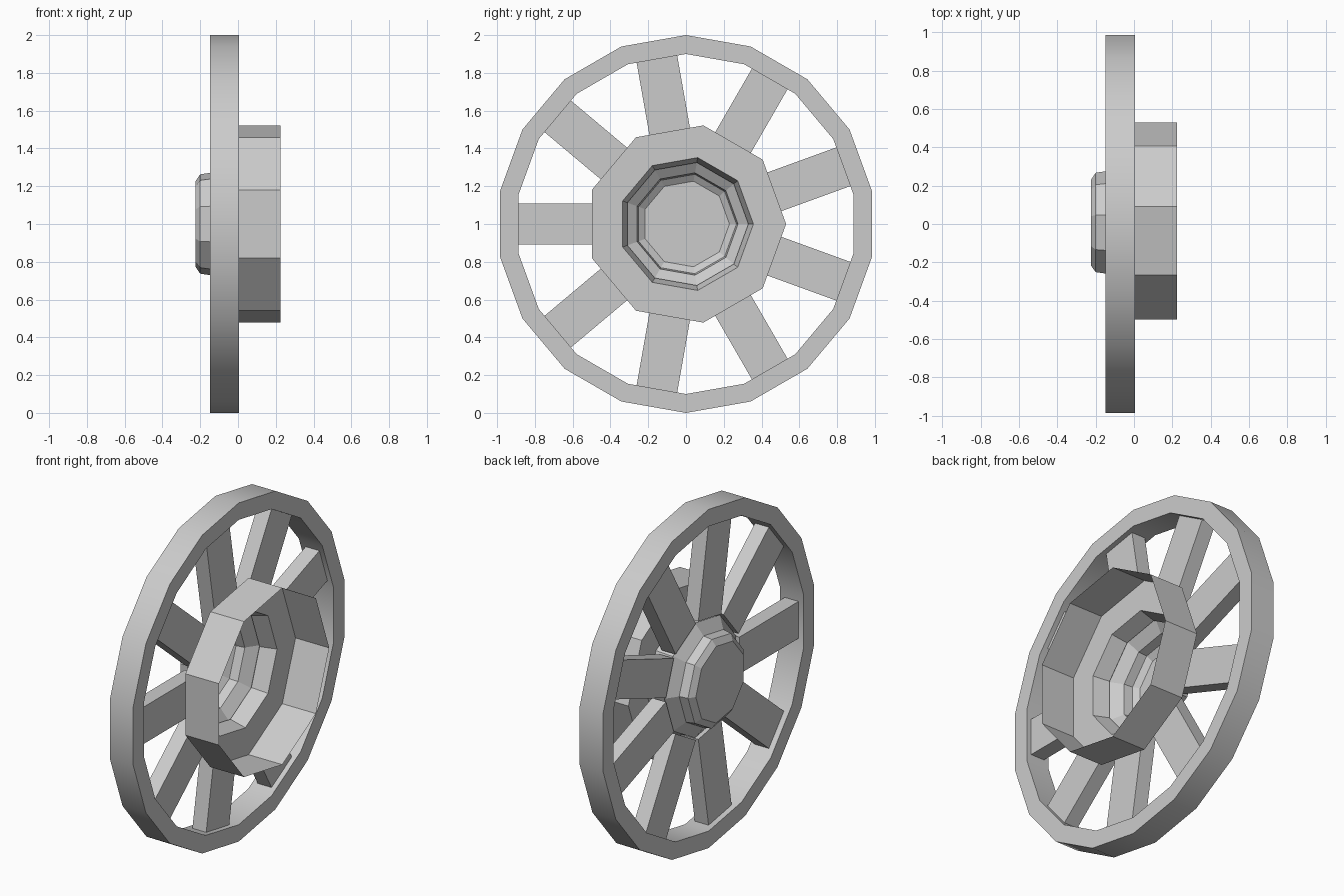
import bpy, bmesh
from math import sin, cos, pi, radians
from mathutils import Matrix, Vector

cube = bpy.data.objects.get("Cube")
if cube:
    bpy.data.objects.remove(cube, do_unlink=True)

grey = bpy.data.materials.new("light grey")
grey.use_nodes = True
colour = (0.6, 0.6, 0.6, 1)
grey.diffuse_color = colour
grey.node_tree.nodes["Principled BSDF"].inputs["Base Color"].default_value = colour

SPOKES = 9


def add_object(name, bm, smooth=False):
    mesh = bpy.data.meshes.new(name)
    bm.to_mesh(mesh)
    bm.free()
    mesh.materials.append(grey)
    obj = bpy.data.objects.new(name, mesh)
    obj.location.z = 1
    bpy.context.collection.objects.link(obj)
    if smooth:
        bpy.context.view_layer.objects.active = obj
        obj.select_set(True)
        bpy.ops.object.shade_smooth_by_angle(angle=radians(30))
        obj.select_set(False)
    return obj


def lathe(name, profile, sides, start=0.0, closed=False, cap=False, smooth=False):
    """Turn a profile of (x, radius) points around the x axis."""
    bm = bmesh.new()
    rings = []
    for x, r in profile:
        angles = [start + 2 * pi * i / sides for i in range(sides)]
        rings.append([bm.verts.new((x, r * cos(a), r * sin(a))) for a in angles])
    pairs = list(zip(rings, rings[1:]))
    if closed:
        pairs.append((rings[-1], rings[0]))
    for a, b in pairs:
        for i in range(sides):
            j = (i + 1) % sides
            bm.faces.new((a[i], a[j], b[j], b[i]))
    if cap:
        bm.faces.new(rings[-1])
    bmesh.ops.recalc_face_normals(bm, faces=bm.faces)
    return add_object(name, bm, smooth)


# Outer rim
lathe("rim", [(-0.148, 1.0), (0.005, 1.0), (0.005, 0.9), (-0.148, 0.9)],
      2 * SPOKES, start=pi / 2, closed=True, smooth=True)

# Open drum with its flange, then the recessed hub cap
lathe("drum", [(0.225, 0.53), (0.005, 0.53), (0.005, 0.357), (-0.09, 0.33)], SPOKES)
lathe("hub_cap", [(-0.09, 0.33), (-0.1, 0.345), (-0.148, 0.275), (-0.2, 0.267),
                  (-0.225, 0.23)], SPOKES, cap=True)

# Flat spokes, one for each side of the hub
bm = bmesh.new()
for i in range(SPOKES):
    angle = radians(20) + 2 * pi * i / SPOKES
    place = (Matrix.Rotation(angle, 4, "X")
             @ Matrix.Translation(Vector((-0.07, 0.612, 0)))
             @ Matrix.Diagonal((0.09, 0.555, 0.218, 1)))
    bmesh.ops.create_cube(bm, size=1, matrix=place)
add_object("spokes", bm)
